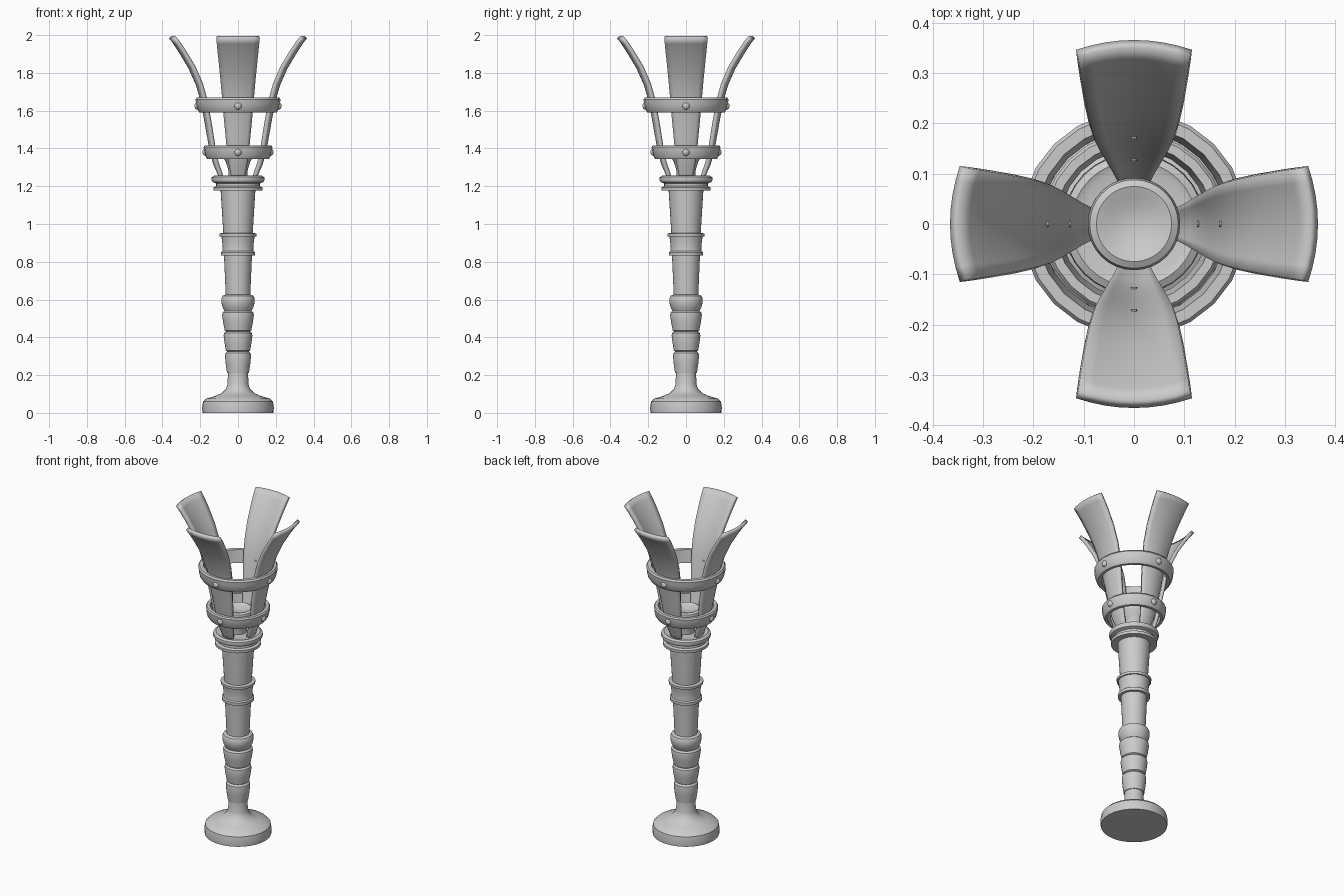
import bpy, bmesh
from math import sin, cos, pi, radians
from mathutils import Matrix, Vector


def finish(name, bm, angle=35):
    bmesh.ops.remove_doubles(bm, verts=bm.verts, dist=1e-5)
    mesh = bpy.data.meshes.new(name)
    bm.to_mesh(mesh)
    bm.free()
    ob = bpy.data.objects.new(name, mesh)
    bpy.context.collection.objects.link(ob)
    bpy.ops.object.select_all(action='DESELECT')
    ob.select_set(True)
    bpy.context.view_layer.objects.active = ob
    bpy.ops.object.shade_smooth_by_angle(angle=radians(angle))
    return ob


def lathe(name, profile, n=32, closed=False):
    # profile runs bottom to top on the outside, so faces point outwards
    bm = bmesh.new()
    pts = profile + profile[:1] if closed else profile
    rows = [[bm.verts.new((r * cos(2*pi*i/n), r * sin(2*pi*i/n), z)) for i in range(n)]
            for r, z in pts]
    for a, b in zip(rows, rows[1:]):
        for i in range(n):
            j = (i + 1) % n
            bm.faces.new((a[i], a[j], b[j], b[i]))
    bmesh.ops.remove_doubles(bm, verts=bm.verts, dist=1e-5)
    bmesh.ops.dissolve_degenerate(bm, edges=bm.edges, dist=1e-6)
    return finish(name, bm)


# Flared foot with a narrow neck
lathe("foot", [(0, 0), (0.188, 0), (0.19, 0.03), (0.185, 0.06), (0.17, 0.075),
               (0.12, 0.09), (0.085, 0.105), (0.065, 0.125), (0.056, 0.15), (0.053, 0.21)])

# Stacked grip segments, each rounded over at its top
grip = [(0.053, 0.21)]
for z0, z1, r0, r1 in [(0.21, 0.325, 0.058, 0.069), (0.33, 0.43, 0.064, 0.076),
                       (0.435, 0.54, 0.07, 0.084)]:
    h = z1 - z0
    grip += [(r0, z0), (r0 + (r1-r0)*0.6, z0 + h*0.4), (r1, z0 + h*0.78),
             (r1 - 0.002, z0 + h*0.92), (r1 - 0.012, z1)]
grip += [(0.076, 0.55), (0.082, 0.56), (0.088, 0.585), (0.088, 0.607), (0.082, 0.62), (0.065, 0.626)]
lathe("grip", grip)

# Shaft with a waisted middle collar
lathe("shaft", [(0.065, 0.626), (0.074, 0.832), (0.09, 0.832), (0.091, 0.85), (0.083, 0.856),
                (0.081, 0.88), (0.086, 0.92), (0.089, 0.935), (0.097, 0.935), (0.098, 0.95),
                (0.078, 0.953), (0.092, 1.177)])

# Stepped collar under the basket, and its floor
lathe("collar", [(0.092, 1.177), (0.13, 1.177), (0.131, 1.194), (0.116, 1.2), (0.116, 1.215),
                 (0.135, 1.222), (0.141, 1.235), (0.139, 1.248), (0.125, 1.256),
                 (0.112, 1.25), (0.05, 1.255)])

# Dished fuel cup in the middle
lathe("cup", [(0.05, 1.255), (0.052, 1.29), (0.065, 1.33), (0.085, 1.36), (0.092, 1.38),
              (0.088, 1.395), (0.075, 1.402), (0.055, 1.395), (0.03, 1.385), (0, 1.382)])

# Two hoops binding the petals
lathe("lower_hoop", [(0.148, 1.345), (0.164, 1.345), (0.173, 1.36), (0.18, 1.39),
                     (0.182, 1.408), (0.176, 1.416), (0.158, 1.416)], 24, True)
lathe("upper_hoop", [(0.185, 1.592), (0.204, 1.59), (0.215, 1.605), (0.222, 1.635),
                     (0.225, 1.66), (0.218, 1.67), (0.196, 1.67)], 24, True)

# Petal centre line: radius, height, half width, depth of curl
path = [(0.090, 1.235, 0.030, 0.006), (0.100, 1.27, 0.036, 0.008), (0.122, 1.32, 0.045, 0.012),
        (0.139, 1.38, 0.054, 0.015), (0.155, 1.47, 0.062, 0.017), (0.171, 1.56, 0.071, 0.018),
        (0.188, 1.65, 0.079, 0.019), (0.214, 1.74, 0.087, 0.020), (0.254, 1.83, 0.096, 0.021),
        (0.305, 1.915, 0.105, 0.021), (0.335, 1.96, 0.110, 0.020), (0.358, 1.990, 0.113, 0.019)]


def petal(name, angle):
    bm = bmesh.new()
    n = 8
    rows = [[bm.verts.new((r - s * t * t, w * t, z)) for t in [2*i/n - 1 for i in range(n + 1)]]
            for r, z, w, s in path]
    for a, b in zip(rows, rows[1:]):
        for i in range(n):
            bm.faces.new((a[i], a[i+1], b[i+1], b[i]))
    bm.transform(Matrix.Rotation(angle, 4, 'Z'))
    ob = finish(name, bm)
    mod = ob.modifiers.new("thickness", 'SOLIDIFY')
    mod.thickness = 0.02
    mod.offset = 0


def rivet(name, angle, r_in, r_out, z):
    bm = bmesh.new()
    # round head outside, thin pin through to the inside
    bmesh.ops.create_uvsphere(bm, u_segments=16, v_segments=10, radius=0.019,
                              matrix=Matrix.Translation((r_out - 0.014, 0, z))
                              @ Matrix.Diagonal((0.8, 1, 1, 1)))
    length = r_out - r_in - 0.014
    bmesh.ops.create_cone(bm, cap_ends=True, segments=8, radius1=0.006, radius2=0.006, depth=length,
                          matrix=Matrix.Translation((r_in + length/2, 0, z))
                          @ Matrix.Rotation(pi/2, 4, 'Y'))
    bm.transform(Matrix.Rotation(angle, 4, 'Z'))
    finish(name, bm)


for k, side in enumerate(("right", "back", "left", "front")):
    a = k * pi / 2
    petal(side + "_petal", a)
    rivet(side + "_lower_rivet", a, 0.125, 0.187, 1.38)
    rivet(side + "_upper_rivet", a, 0.169, 0.23, 1.625)
